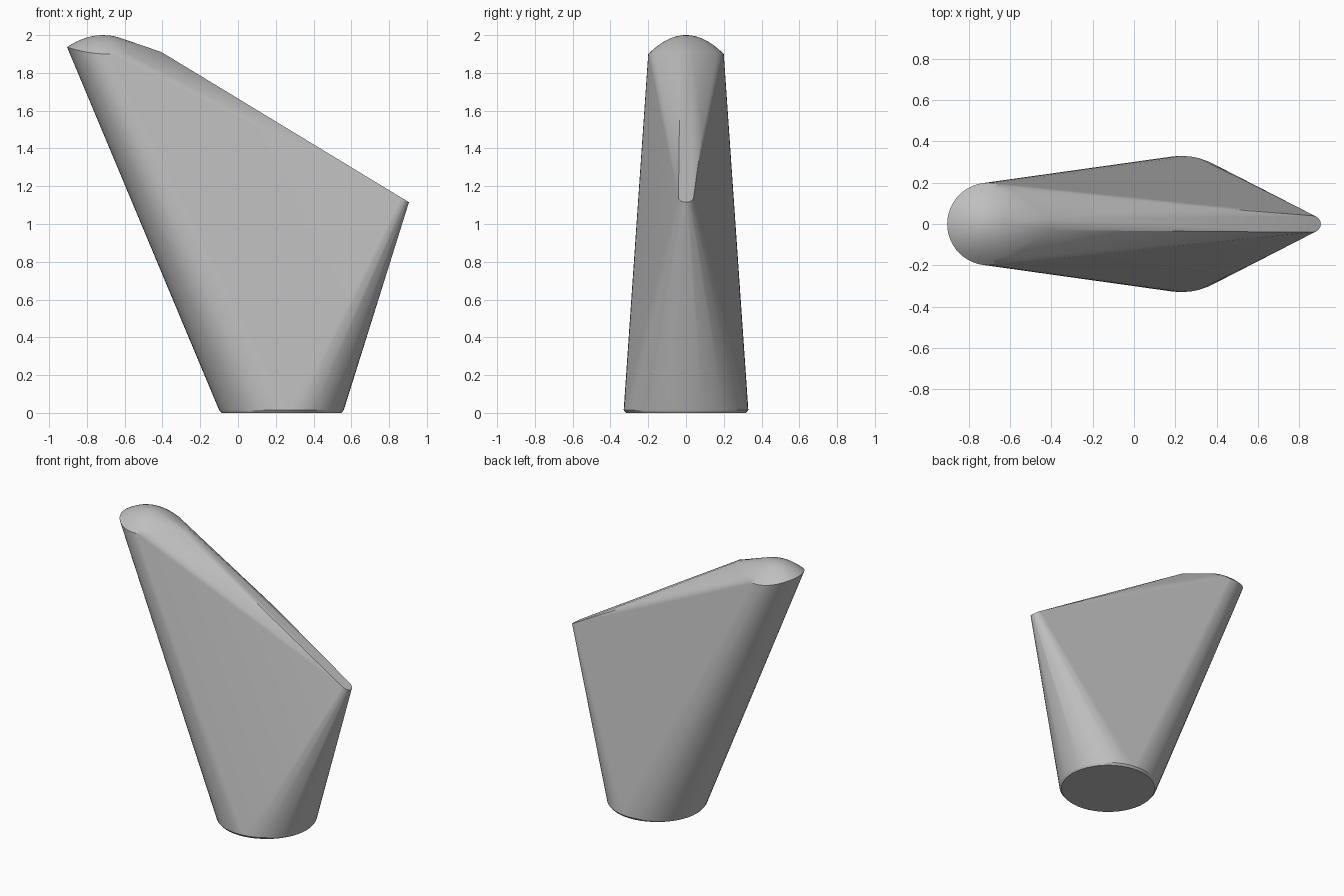
import bpy
import bmesh
from math import cos, sin, tau, radians

cube = bpy.data.objects.get("Cube")
if cube:
    bpy.data.objects.remove(cube, do_unlink=True)

grey = bpy.data.materials.new("plain grey")
grey.use_nodes = True
colour = (0.52, 0.52, 0.52, 1)
grey.diffuse_color = colour
grey.node_tree.nodes["Principled BSDF"].inputs["Base Color"].default_value = colour


def ring(cx, radius, height, count=48):
    """Points on a circle seen from above; height(x, y) lifts each one."""
    points = []
    for i in range(count):
        a = tau * i / count
        x, y = cx + radius * cos(a), radius * sin(a)
        points.append((x, y, height(x, y)))
    return points


def dome(x, y):
    return 2 - 0.06 * ((x + 0.715) / 0.185) ** 2 - 0.1 * (y / 0.2) ** 2


def ridge(x, y):
    return 1.115 + 0.608 * (0.905 - x)


# Round foot with a fine chamfer
points = ring(0.23, 0.318, lambda x, y: 0)
points += ring(0.23, 0.33, lambda x, y: 0.015)

# Domed upper end
for step in range(1, 9):
    points += ring(-0.705, 0.2 * step / 8, dome)
points.append((-0.715, 0, 2))

# Narrow rounded tip and the corners of the sloping ridge
points += ring(0.865, 0.04, ridge, 16)
points += [(-0.405, -0.03, 1.91), (-0.405, 0.03, 1.91), (0.23, 0.09, 1.5)]

# Taut skin stretched over the three ends
bm = bmesh.new()
for p in points:
    bm.verts.new(p)
hull = bmesh.ops.convex_hull(bm, input=bm.verts[:], use_existing_faces=False)
spare = {g for g in hull["geom_interior"] + hull["geom_unused"]
         if isinstance(g, bmesh.types.BMVert)}
bmesh.ops.delete(bm, geom=list(spare), context="VERTS")
bmesh.ops.dissolve_limit(bm, angle_limit=radians(0.5),
                         verts=bm.verts[:], edges=bm.edges[:])
bmesh.ops.recalc_face_normals(bm, faces=bm.faces[:])

mesh = bpy.data.meshes.new("tapered_body")
bm.to_mesh(mesh)
bm.free()
mesh.materials.append(grey)
body = bpy.data.objects.new("tapered_body", mesh)
bpy.context.collection.objects.link(body)

# Smooth rounded ends, flat broad sides
bpy.context.view_layer.objects.active = body
body.select_set(True)
bpy.ops.object.shade_smooth_by_angle(angle=radians(30))
weighted = body.modifiers.new("flat sides", "WEIGHTED_NORMAL")
weighted.keep_sharp = True
